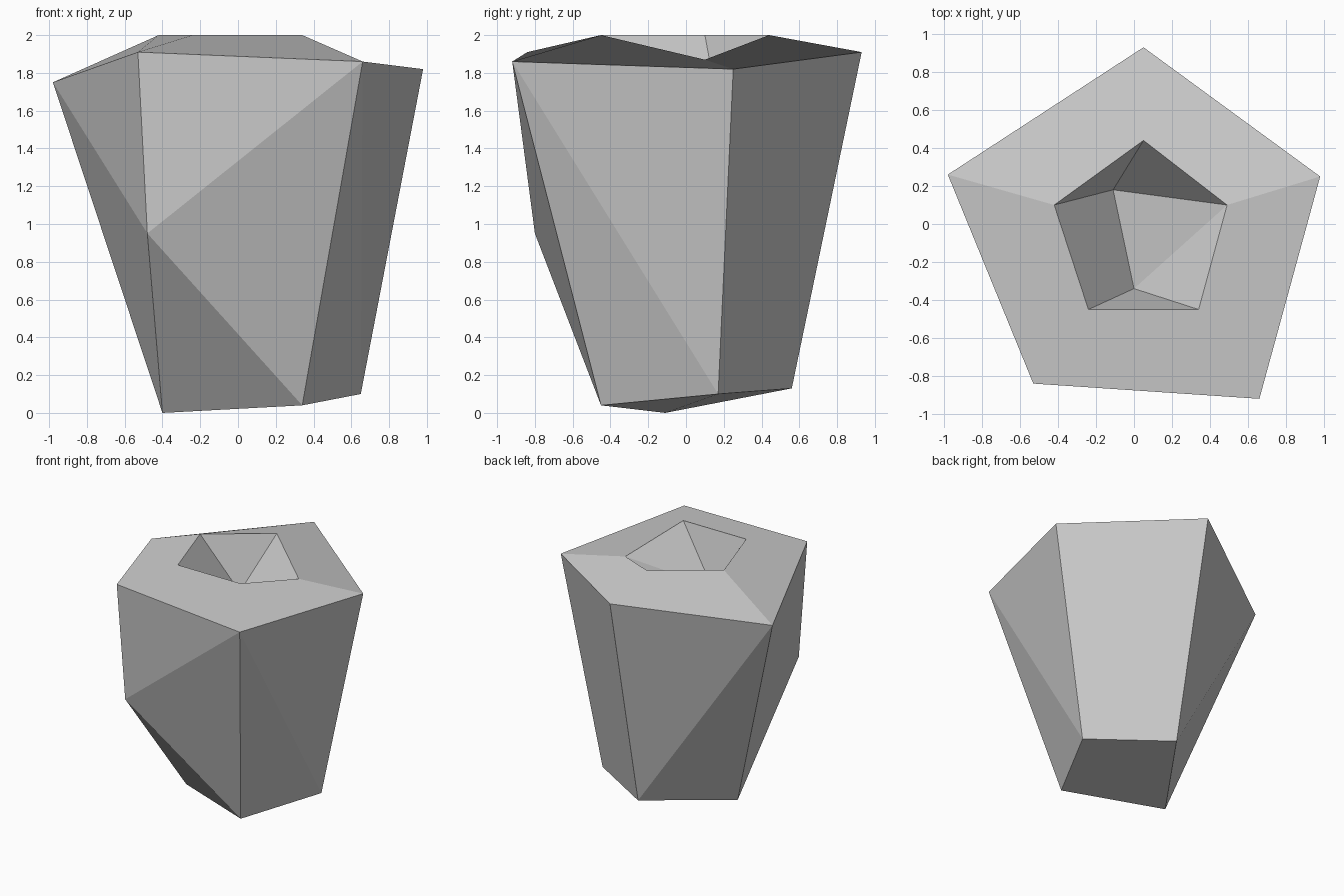
import bpy
import bmesh

# Remove the default object only
default_cube = bpy.data.objects.get("Cube")
if default_cube:
    bpy.data.objects.remove(default_cube, do_unlink=True)


def make_material(name, colour):
    material = bpy.data.materials.new(name)
    material.use_nodes = True
    material.diffuse_color = colour
    material.node_tree.nodes["Principled BSDF"].inputs["Base Color"].default_value = colour
    return material


# Corners of the faceted stone, named by where they sit
corners = {
    # wide shoulder ring
    "shoulder_west": (-.98, .26, 1.75),
    "shoulder_southwest": (-.53, -.84, 1.91),
    "shoulder_southeast": (.66, -.92, 1.86),
    "shoulder_east": (.98, .25, 1.82),
    "shoulder_north": (.05, .93, 1.91),
    # rim of the hollow
    "rim_west": (-.42, .10, 2),
    "rim_southwest": (-.24, -.45, 2),
    "rim_southeast": (.34, -.45, 2),
    "rim_east": (.49, .10, 1.87),
    "rim_north": (.05, .44, 2),
    # floor of the hollow
    "pit_north": (-.11, .18, 1.57),
    "pit_south": (0, -.34, 1.58),
    # chipped front corner
    "chip": (-.48, -.80, .95),
    # narrow foot
    "foot_west": (-.40, -.11, 0),
    "foot_south": (.34, -.45, .04),
    "foot_east": (.65, .17, .10),
    "foot_north": (.05, .56, .13),
}

facets = [
    # top, in a front and a back half
    "shoulder_west shoulder_southwest shoulder_southeast shoulder_east "
    "rim_east rim_southeast rim_southwest rim_west",
    "shoulder_east shoulder_north shoulder_west rim_west rim_north rim_east",
    # hollow
    "rim_north rim_west pit_north",
    "rim_north pit_north rim_east",
    "rim_west rim_southwest pit_south pit_north",
    "rim_southwest rim_southeast pit_south",
    "rim_southeast rim_east pit_south",
    "pit_north pit_south rim_east",
    # front and left sides
    "shoulder_southwest chip shoulder_southeast",
    "chip foot_south shoulder_southeast",
    "chip foot_west foot_south",
    "shoulder_west chip shoulder_southwest",
    "shoulder_west foot_west chip",
    # right side
    "shoulder_southeast foot_south foot_east",
    "shoulder_southeast foot_east shoulder_east",
    # back sides
    "shoulder_east foot_east foot_north shoulder_north",
    "shoulder_north foot_north shoulder_west",
    "shoulder_west foot_north foot_west",
    # underside
    "foot_west foot_north foot_east foot_south",
]

# Build the stone as one closed, flat-shaded shell
bm = bmesh.new()
verts = {name: bm.verts.new(position) for name, position in corners.items()}
for facet in facets:
    bm.faces.new([verts[name] for name in facet.split()]).smooth = False
bmesh.ops.recalc_face_normals(bm, faces=bm.faces[:])

mesh = bpy.data.meshes.new("faceted_stone")
bm.to_mesh(mesh)
bm.free()
mesh.materials.append(make_material("stone_grey", (.6, .6, .6, 1)))
stone = bpy.data.objects.new("faceted_stone", mesh)
bpy.context.scene.collection.objects.link(stone)
